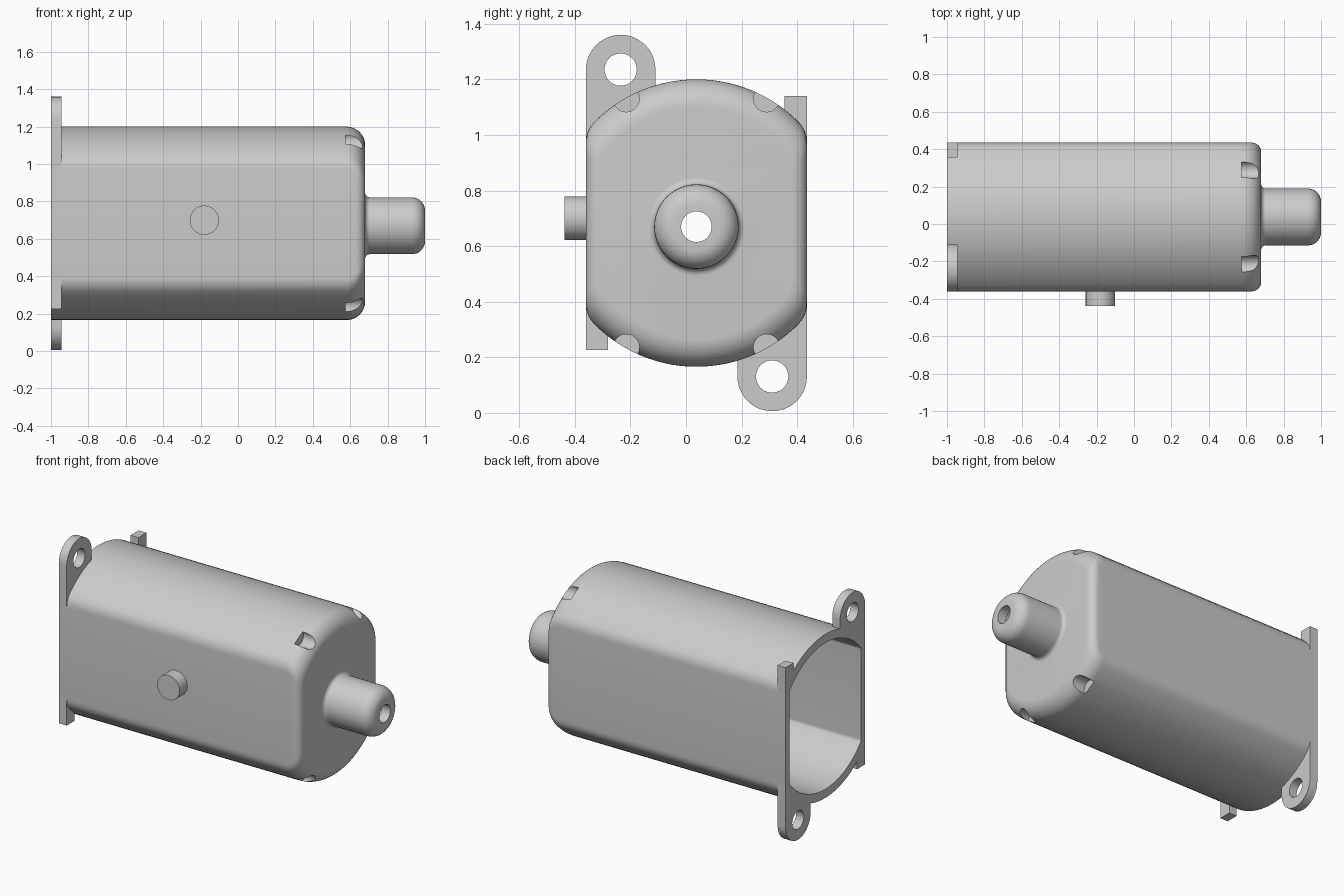
import bpy, bmesh
from math import sin, cos, pi, acos, sqrt
from mathutils import Matrix

cube = bpy.data.objects.get("Cube")
if cube:
    bpy.data.objects.remove(cube, do_unlink=True)

CY, CZ = 0.0375, 0.683      # housing axis
R, HW = 0.517, 0.3975       # round radius and half width of the flattened sides

grey = bpy.data.materials.new("light_grey")
grey.use_nodes = True
colour = (0.6, 0.6, 0.6, 1)
grey.diffuse_color = colour
grey.node_tree.nodes["Principled BSDF"].inputs["Base Color"].default_value = colour


def loft(name, rings):
    """Closed solid through rings of (x, [(y, z), ...])."""
    bm = bmesh.new()
    loops = [[bm.verts.new((x, y, z)) for y, z in pts] for x, pts in rings]
    for a, b in zip(loops, loops[1:]):
        for i in range(len(a)):
            j = (i + 1) % len(a)
            bm.faces.new((a[i], a[j], b[j], b[i]))
    bm.faces.new(loops[0])
    bm.faces.new(loops[-1])
    bmesh.ops.recalc_face_normals(bm, faces=bm.faces)
    mesh = bpy.data.meshes.new(name)
    bm.to_mesh(mesh)
    bm.free()
    mesh.materials.append(grey)
    obj = bpy.data.objects.new(name, mesh)
    bpy.context.collection.objects.link(obj)
    return obj


def circle(y, z, r, n=48):
    return [(y + r * cos(2 * pi * i / n), z + r * sin(2 * pi * i / n)) for i in range(n)]


def rod(name, x0, x1, y, z, r):
    return loft(name, [(x0, circle(y, z, r)), (x1, circle(y, z, r))])


def section(r, h, f):
    """Circle flattened at both sides, with softened corners."""
    a = acos(h / r)
    top = r * sin(a)
    end = (r * cos(a + f / r), r * sin(a + f / r))
    q = []
    for i in range(6):
        t = i / 5
        q.append(((1 - t * t) * h + t * t * end[0],
                  (1 - t) ** 2 * (top - f) + 2 * t * (1 - t) * top + t * t * end[1]))
    for i in range(1, 15):
        b = a + f / r + (pi / 2 - a - f / r) * i / 14
        q.append((r * cos(b), r * sin(b)))
    half = q + [(-y, z) for y, z in q[-2::-1]]
    full = half + [(-y, -z) for y, z in half]
    return [(CY + y, CZ + z) for y, z in full]


def shell(name, x0, x1, r, h, round_r, side_r, f):
    """Flattened barrel with a rounded +x end."""
    def inset(x, rad):
        d = max(0, x - (x1 - rad))
        return rad - sqrt(max(0, rad * rad - d * d))
    xs = [x0] + [x1 - round_r + round_r * sin(pi / 2 * i / 12) for i in range(13)]
    return loft(name, [(x, section(r - inset(x, round_r), h - inset(x, side_r), f)) for x in xs])


def combine(obj, other, operation):
    mod = obj.modifiers.new("cut", 'BOOLEAN')
    mod.object, mod.operation, mod.solver = other, operation, 'EXACT'
    bpy.context.view_layer.objects.active = obj
    bpy.ops.object.modifier_apply(modifier=mod.name)
    bpy.data.objects.remove(other, do_unlink=True)


# Hollow housing with an open rear
housing = shell("housing", -1, 0.68, R, HW, 0.1, 0.05, 0.04)
combine(housing, shell("cavity", -1.1, 0.62, R - 0.055, HW - 0.04, 0.05, 0.03, 0.01), 'DIFFERENCE')

# Four notches in the rounded end
for sy in (-1, 1):
    for sz in (-1, 1):
        combine(housing, rod("notch", 0.575, 0.8, CY + sy * 0.2525, CZ + sz * 0.447, 0.047),
                'DIFFERENCE')

# Bearing nose: flared base, rounded tip, bored through
nose_z, nose_r, flare, tip = 0.67, 0.152, 0.025, 0.07
steps = [pi / 2 * i / 8 for i in range(9)]
profile = [(0.65, nose_r + flare)]
profile += [(0.68 + flare * (1 - cos(a)), nose_r + flare * (1 - sin(a))) for a in steps]
profile += [(1 - tip + tip * sin(a), nose_r - tip * (1 - cos(a))) for a in steps]
combine(housing, loft("nose", [(x, circle(CY, nose_z, r)) for x, r in profile]), 'UNION')
combine(housing, rod("pocket", 0.5, 0.94, CY, nose_z, 0.1), 'DIFFERENCE')
combine(housing, rod("bore", 0.5, 1.1, CY, nose_z, 0.055), 'DIFFERENCE')
parts = [housing]


# Mounting ears and short lugs on the rear rim, repeated by a half turn
def rim_plate(name, s, y0, y1, outer):
    mid = R - 0.027
    ys = [y0 + (y1 - y0) * i / 10 for i in range(11)]
    pts = [(y, sqrt(mid * mid - y * y)) for y in ys] + outer
    pts = [(CY + s * y, CZ + s * z) for y, z in pts]
    obj = loft(name, [(-1, pts), (-0.945, pts)])
    parts.append(obj)
    return obj


ear_y, ear_z, ear_r = -0.2725, 0.552, 0.125
arch = [(ear_y + ear_r * cos(pi * i / 24), ear_z + ear_r * sin(pi * i / 24)) for i in range(25)]
for s, ear_name, lug_name in ((1, "upper_ear", "lower_lug"), (-1, "lower_ear", "upper_lug")):
    ear = rim_plate(ear_name, s, -HW, ear_y + ear_r, arch)
    combine(ear, rod("ear_hole", -1.1, -0.9, CY + s * ear_y, CZ + s * ear_z, 0.058), 'DIFFERENCE')
    # The lug sits on the same side as its ear, at the opposite height
    lug = rim_plate(lug_name, s, -HW, -HW + 0.08, [(-HW + 0.08, 0.457), (-HW, 0.457)])
    lug.data.transform(Matrix.Translation((0, 0, 2 * CZ)) @ Matrix.Scale(-1, 4, (0, 0, 1)))
    lug.data.flip_normals()

# Round locating pin on the front side
pin = rod("locating_pin", 0.34, 0.4375, 0.18, 0.7, 0.078)
pin.data.transform(Matrix.Rotation(-pi / 2, 4, 'Z'))
pin.data.transform(Matrix.Translation((-0.36, 0, 0)))
parts.append(pin)

# Smooth shading with crisp edges
bpy.ops.object.select_all(action='DESELECT')
for obj in parts:
    obj.select_set(True)
bpy.context.view_layer.objects.active = housing
bpy.ops.object.shade_smooth_by_angle(angle=pi / 6)
